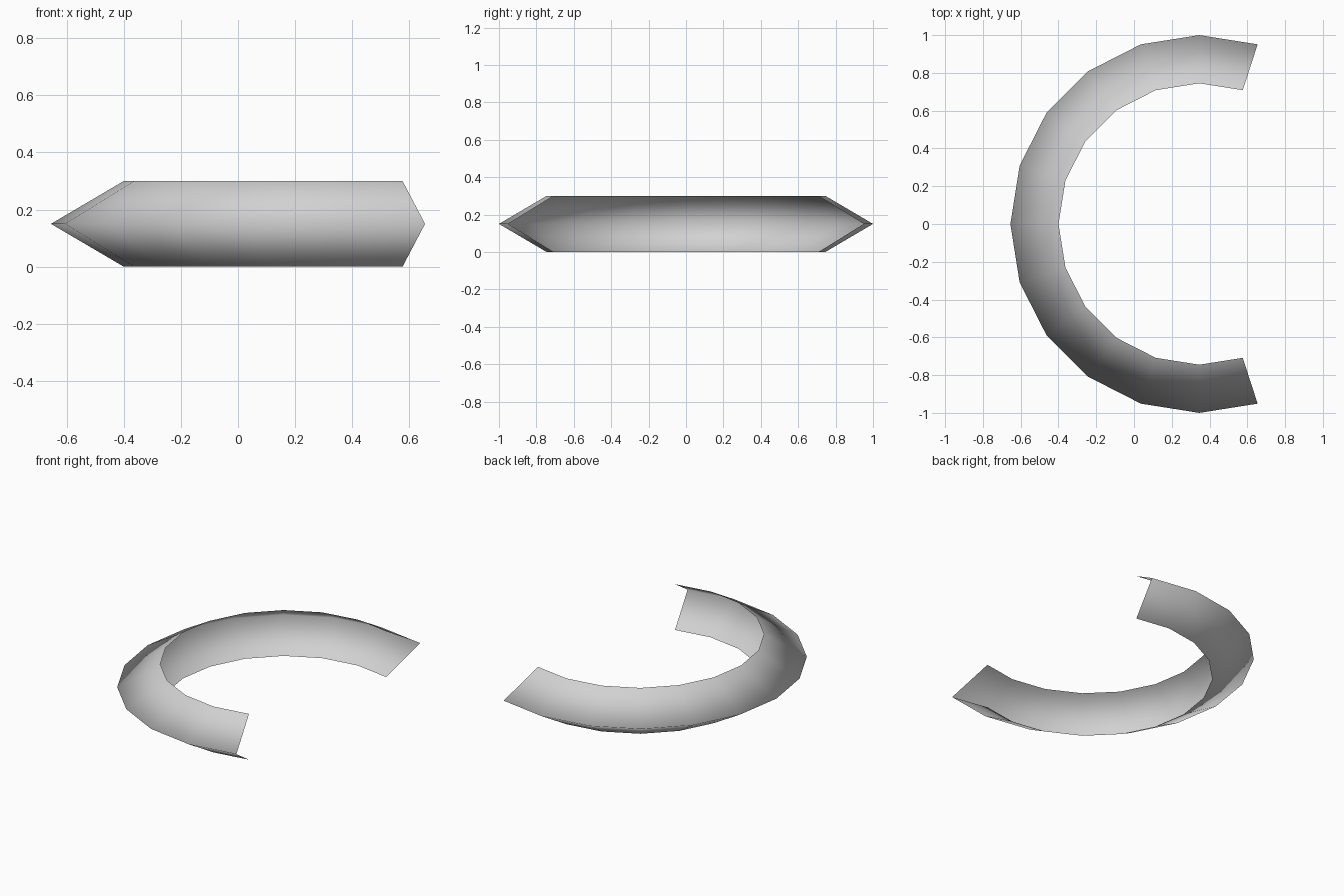
import bpy
import bmesh
from math import radians, cos, sin
from mathutils import Vector

cube = bpy.data.objects.get("Cube")
if cube:
    bpy.data.objects.remove(cube, do_unlink=True)

# Plain grey material
grey = bpy.data.materials.new("light grey")
grey.use_nodes = True
colour = (0.64, 0.64, 0.64, 1)
grey.diffuse_color = colour
grey.node_tree.nodes["Principled BSDF"].inputs["Base Color"].default_value = colour

# Open V profile (radius, height), swept round a vertical axis with a gap towards +x
PROFILE = [(0.745, 0.30), (1.0, 0.15), (0.745, 0.0)]
CENTRE = Vector((0.3455, 0, 0))
START, SWEEP, STEPS = radians(72), radians(216), 12

bm = bmesh.new()
verts = [bm.verts.new(CENTRE + Vector((r * cos(START), r * sin(START), z)))
         for r, z in PROFILE]
edges = [bm.edges.new(pair) for pair in zip(verts, verts[1:])]
bmesh.ops.spin(bm, geom=verts + edges, cent=CENTRE, axis=(0, 0, 1),
               angle=SWEEP, steps=STEPS)

# Faces point away from the sweep axis, shaded smooth over the ridge
bm.normal_update()
for face in bm.faces:
    out = face.calc_center_median() - CENTRE
    out.z = 0
    if face.normal.dot(out) < 0:
        face.normal_flip()
    face.smooth = True

mesh = bpy.data.meshes.new("curved_band")
bm.to_mesh(mesh)
bm.free()
mesh.materials.append(grey)
band = bpy.data.objects.new("curved_band", mesh)
bpy.context.collection.objects.link(band)
